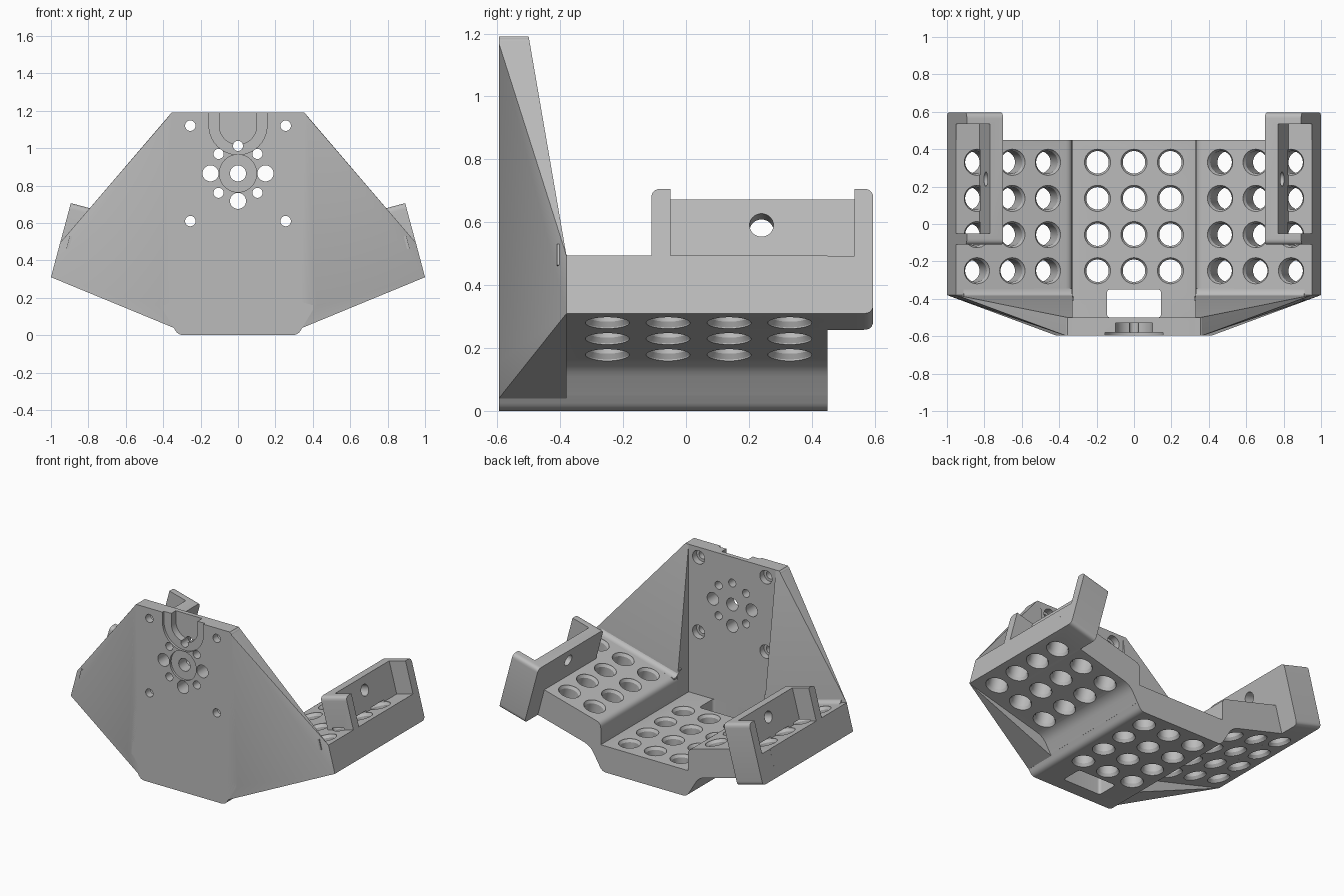
import bpy, bmesh
from math import radians, cos, sin, pi
from mathutils import Matrix, Vector

cube = bpy.data.objects.get("Cube")
if cube:
    bpy.data.objects.remove(cube)

grey = bpy.data.materials.new("light grey")
grey.use_nodes = True
COLOUR = (0.5, 0.5, 0.5, 1)
grey.diffuse_color = COLOUR
grey.node_tree.nodes["Principled BSDF"].inputs["Base Color"].default_value = COLOUR

# Tilted frame of a wing: origin on its lower outer edge, x outward, z normal
WING = Matrix.Translation((1, 0, 0.31)) @ Matrix.Rotation(radians(-15), 4, 'Y')
ROWS = [-0.25, -0.057, 0.137, 0.33]
THICK = 0.19


def finish(name, bm, matrix=Matrix()):
    bmesh.ops.transform(bm, matrix=matrix, verts=bm.verts)
    bmesh.ops.recalc_face_normals(bm, faces=bm.faces)
    mesh = bpy.data.meshes.new(name)
    bm.to_mesh(mesh)
    bm.free()
    mesh.materials.append(grey)
    obj = bpy.data.objects.new(name, mesh)
    bpy.context.collection.objects.link(obj)
    return obj


def rounded(points):
    """Outline whose corners (a, b, radius) are cut by short curves."""
    out = []
    for i, p in enumerate(points):
        here = Vector(p[:2])
        if len(p) < 3:
            out.append(here)
            continue
        a = here + (Vector(points[i - 1][:2]) - here).normalized() * p[2]
        b = here + (Vector(points[(i + 1) % len(points)][:2]) - here).normalized() * p[2]
        for k in range(6):
            t = k / 5
            out.append(a * (1 - t) ** 2 + here * 2 * t * (1 - t) + b * t * t)
    return out


def prism(name, points, lo, hi, along='Y', matrix=Matrix()):
    """Extrude an outline: (x, z) along Y, (y, z) along X, (x, y) along Z."""
    place = {'Y': lambda p, d: (p[0], d, p[1]),
             'X': lambda p, d: (d, p[0], p[1]),
             'Z': lambda p, d: (p[0], p[1], d)}[along]
    bm = bmesh.new()
    outline = rounded(points)
    ends = [[bm.verts.new(place(p, d)) for p in outline] for d in (lo, hi)]
    for end in ends:
        bm.faces.new(end)
    n = len(outline)
    for i in range(n):
        j = (i + 1) % n
        bm.faces.new((ends[0][i], ends[0][j], ends[1][j], ends[1][i]))
    return finish(name, bm, matrix)


def drill(profile, matrix):
    """Round cutter from (radius, height) pairs along local z."""
    bm = bmesh.new()
    n = 32
    rings = [[bm.verts.new((r * cos(2 * pi * k / n), r * sin(2 * pi * k / n), h))
              for k in range(n)] for r, h in profile]
    bm.faces.new(rings[0])
    bm.faces.new(rings[-1])
    for a, b in zip(rings, rings[1:]):
        for k in range(n):
            j = (k + 1) % n
            bm.faces.new((a[k], a[j], b[j], b[k]))
    return finish("cutter", bm, matrix)


def chamfered(t):
    """Hole through a sheet of thickness t, chamfered on both sides."""
    return [(0.07, -0.01), (0.07, 0.004), (0.06, 0.02),
            (0.06, t - 0.02), (0.07, t - 0.004), (0.07, t + 0.012)]


def cut(obj, cutters):
    for c in cutters:
        c.hide_render = True
        mod = obj.modifiers.new("cut", 'BOOLEAN')
        mod.operation, mod.solver, mod.object = 'DIFFERENCE', 'EXACT', c
    bpy.context.view_layer.update()
    deps = bpy.context.evaluated_depsgraph_get()
    mesh = bpy.data.meshes.new_from_object(obj.evaluated_get(deps))
    obj.modifiers.clear()
    obj.data = mesh
    for c in cutters:
        bpy.data.objects.remove(c)
    return obj


def mirrored(obj, base):
    """Keep obj as the left part and add its right twin."""
    obj.name = "left_" + base
    mesh = obj.data.copy()
    mesh.transform(Matrix.Diagonal((-1, 1, 1, 1)))
    mesh.flip_normals()
    twin = bpy.data.objects.new("right_" + base, mesh)
    bpy.context.collection.objects.link(twin)
    return [obj, twin]


parts = []

# Flat floor with a grid of holes and a slot by the front plate
floor = prism("floor", [(-0.32, 0, 0.03), (0.32, 0, 0.03), (0.40, 0.135), (0.40, 0.16),
                        (0.33, 0.18), (-0.33, 0.18), (-0.40, 0.16), (-0.40, 0.135)],
              -0.595, 0.45)
cutters = [drill(chamfered(0.18), Matrix.Translation((x, y, 0)))
           for x in (-0.195, 0, 0.195) for y in ROWS]
slot = [(-0.145, -0.5, 0.02), (0.145, -0.5, 0.02), (0.145, -0.35, 0.02), (-0.145, -0.35, 0.02)]
cutters.append(prism("cutter", slot, -0.1, 0.3, 'Z'))
parts.append(cut(floor, cutters))

# Tilted wings with holes square to their surface
wing = prism("wing", [(0.33, 0.05), (0.35, 0.05), (0.41, 0.152, 0.05), (1, 0.31),
                      (0.951, 0.494), (0.33, 0.327, 0.035)], -0.38, 0.45)


def wing_holes(columns):
    return [drill(chamfered(THICK), WING @ Matrix.Translation((u, y, 0)))
            for u in columns for y in ROWS]


parts += mirrored(cut(wing, wing_holes((-0.508, -0.311, -0.115))), "wing")

# End clips: a block with an open pocket and a hole through its inner wall
clip = prism("clip", [(-0.11, 0.0), (0.595, 0.0, 0.03), (0.595, 0.41, 0.03), (-0.11, 0.41, 0.03)],
             -0.2, 0, 'X', WING)
pocket = prism("cutter", [(-0.05, THICK), (0.535, THICK), (0.535, 0.6), (-0.05, 0.6)],
               -0.128, 0.1, 'X', WING)
bore = drill([(0.038, -0.1), (0.038, 0.12)],
             WING @ Matrix.Translation((-0.164, 0.24, 0.325)) @ Matrix.Rotation(pi / 2, 4, 'Y'))
parts += mirrored(cut(clip, [pocket, bore] + wing_holes((-0.115,))), "clip")

# Swept gussets between the front plate and the wings
bm = bmesh.new()
for co in [(0.33, -0.595, 0.05), (0.345, -0.595, 0.04), (0.42, -0.595, 0.155),
           (0.37, -0.595, 1.17), (0.33, -0.595, 1.19), (0.355, -0.595, 1.19),
           (0.33, -0.5, 1.19), (0.355, -0.5, 1.19), (0.37, -0.5, 1.17),
           (0.33, -0.38, 0.05), (0.345, -0.38, 0.04), (0.42, -0.38, 0.155),
           (0.33, -0.38, 0.327), (0.951, -0.38, 0.494), (1, -0.38, 0.31)]:
    bm.verts.new(co)
hull = bmesh.ops.convex_hull(bm, input=bm.verts)
bmesh.ops.delete(bm, geom=list({v for v in hull["geom_interior"]
                                if isinstance(v, bmesh.types.BMVert)}), context='VERTS')
bmesh.ops.dissolve_limit(bm, angle_limit=radians(1), verts=bm.verts, edges=bm.edges)
parts += mirrored(finish("gusset", bm), "gusset")

# Soft fillet where each gusset meets its wing
fillet = prism("fillet", [(-0.41, 0.17), (-0.345, 0.17), (-0.345, 0.19),
                          (-0.383, 0.19, 0.037), (-0.39, 0.24), (-0.41, 0.24)],
               -0.64, -0.04, 'X', WING)
parts += mirrored(fillet, "fillet")

# Front plate
plate = prism("front_plate", [(-0.32, 0, 0.03), (0.32, 0, 0.03), (0.41, 0.152, 0.02),
                              (0.37, 1.19, 0.03), (-0.37, 1.19, 0.03), (-0.41, 0.152, 0.02)],
              -0.595, -0.5)


def plate_drill(x, z, profile):
    # Local height 0 is the front surface, growing towards the back
    return drill(profile, Matrix.Translation((x, -0.595, z)) @ Matrix.Rotation(-pi / 2, 4, 'X'))


def through(r):
    return [(r, -0.05), (r, 0.15)]


cutters = [plate_drill(x, z, [(0.028, -0.05), (0.028, 0.05), (0.046, 0.05), (0.046, 0.15)])
           for x in (-0.255, 0.255) for z in (0.61, 1.12)]
cutters += [plate_drill(x, z, through(0.027))
            for x, z in [(-0.104, 0.761), (0.104, 0.761), (-0.104, 0.969), (0.104, 0.969), (0, 1.012)]]
cutters += [plate_drill(x, z, through(0.043)) for x, z in [(-0.147, 0.865), (0.147, 0.865), (0, 0.718)]]
cutters.append(plate_drill(0, 0.865, [(0.1, -0.05), (0.1, 0.015), (0.043, 0.015), (0.043, 0.15)]))
# Stepped U-shaped recess open at the top edge
for r, depth in ((0.155, 0.016), (0.1, 0.065)):
    arc = [(r * cos(pi + pi * k / 20), 1.12 + r * sin(pi + pi * k / 20)) for k in range(21)]
    cutters.append(prism("cutter", arc + [(r, 1.3), (-r, 1.3)], -0.7, -0.595 + depth))
parts.append(cut(plate, cutters))

# Smooth the round surfaces, keep the edges sharp
bpy.ops.object.select_all(action='DESELECT')
for p in parts:
    p.select_set(True)
bpy.context.view_layer.objects.active = parts[0]
bpy.ops.object.shade_smooth_by_angle(angle=radians(30))
